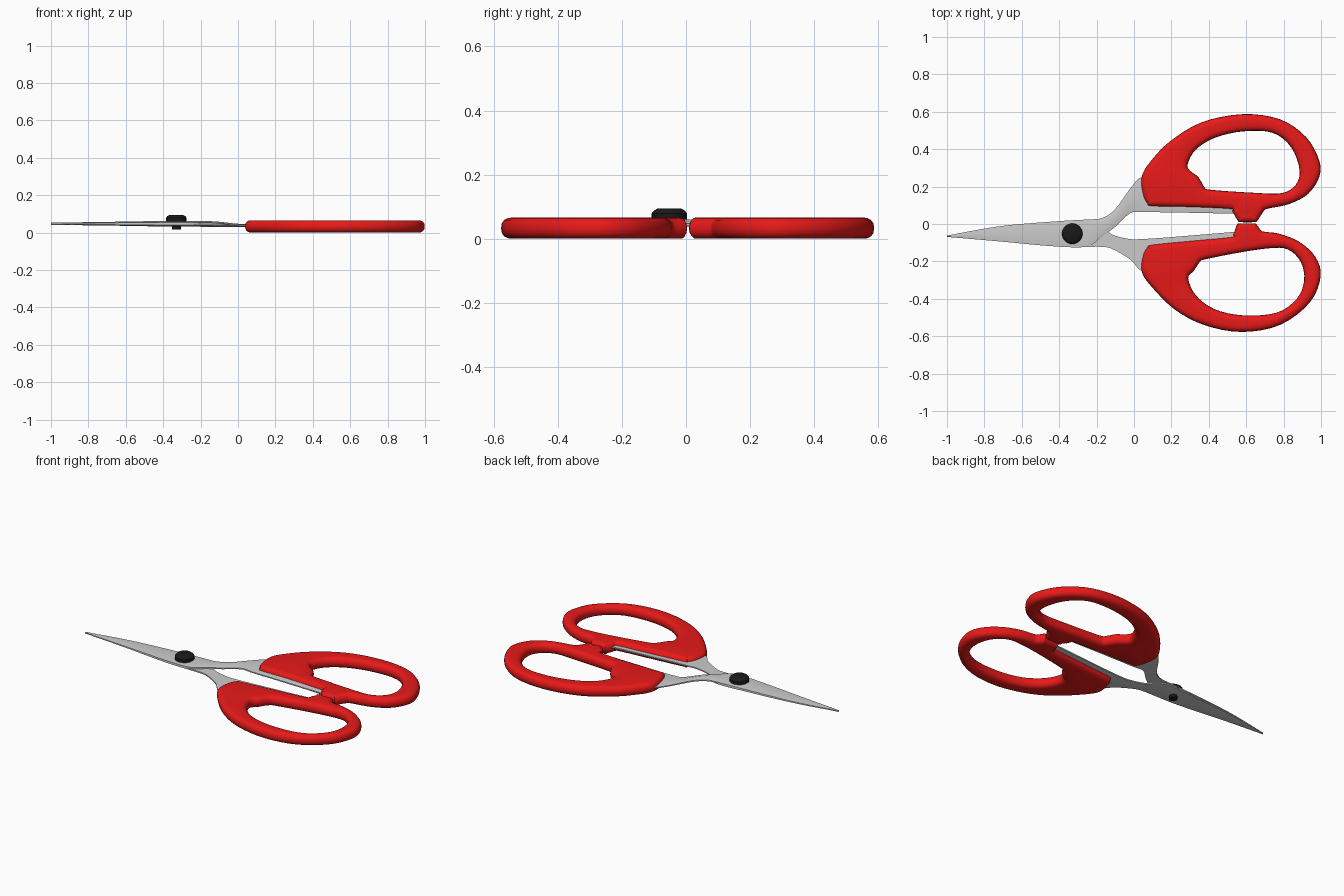
import bpy, bmesh, math
from mathutils import Vector

if "Cube" in bpy.data.objects:
    bpy.data.objects.remove(bpy.data.objects["Cube"])


def material(name, color):
    m = bpy.data.materials.new(name)
    m.diffuse_color = color
    m.use_nodes = True
    m.node_tree.nodes["Principled BSDF"].inputs["Base Color"].default_value = m.diffuse_color
    return m


red = material("red_plastic", (0.8, 0.01, 0.01, 1))
black = material("black_plastic", (0.01, 0.01, 0.01, 1))


def spline(pts, closed, n):
    """Catmull-Rom interpolation of tuples of any length."""
    count = len(pts)
    out = []
    for i in range(count if closed else count - 1):
        if closed:
            q = [pts[(i + k) % count] for k in (-1, 0, 1, 2)]
        else:
            q = [pts[min(max(i + k, 0), count - 1)] for k in (-1, 0, 1, 2)]
        for s in range(n):
            t = s / n
            out.append(tuple(0.5 * (2 * b + (c - a) * t + (2 * a - 5 * b + 4 * c - d) * t * t
                                    + (3 * b - a - 3 * c + d) * t ** 3)
                             for a, b, c, d in zip(*q)))
    if not closed:
        out.append(tuple(pts[-1]))
    return out


def finish(bm, name, mat=None, angle=35):
    bmesh.ops.recalc_face_normals(bm, faces=bm.faces)
    me = bpy.data.meshes.new(name)
    bm.to_mesh(me)
    bm.free()
    for p in me.polygons:
        p.use_smooth = True
    me.set_sharp_from_angle(angle=math.radians(angle))
    ob = bpy.data.objects.new(name, me)
    bpy.context.collection.objects.link(ob)
    if mat:
        me.materials.append(mat)
    return ob


def bridge(bm, a, b, closed=True):
    n = len(a)
    for i in range(n if closed else n - 1):
        j = (i + 1) % n
        bm.faces.new((a[i], a[j], b[j], b[i]))


def handle(name, outer, hole):
    """Flat ring with rounded rims, filled top and bottom."""
    bm = bmesh.new()
    caps = ([], [])
    for pts, sign in ((outer, 1), (hole, -1)):
        p = [Vector(q) for q in spline(pts, True, 4)]
        n = len(p)
        area = sum(p[i].x * p[(i + 1) % n].y - p[(i + 1) % n].x * p[i].y for i in range(n))
        if area * sign < 0:
            p.reverse()
        rings = []
        for k in range(9):
            a = -math.pi / 2 + math.pi * k / 8
            inset = 0.032 * (1 - math.cos(a))
            z = 0.033 + 0.033 * math.copysign(abs(math.sin(a)) ** 0.8, a)
            ring = []
            for i in range(n):
                d = (p[(i + 1) % n] - p[i - 1]).normalized()
                ring.append(bm.verts.new((p[i].x - d.y * inset, p[i].y + d.x * inset, z)))
            rings.append(ring)
        for r, s in zip(rings, rings[1:]):
            bridge(bm, r, s)
        caps[0].append(rings[0])
        caps[1].append(rings[-1])
    for cap in caps:
        edges = [bm.edges.get((r[i - 1], r[i])) for r in cap for i in range(len(r))]
        bmesh.ops.triangle_fill(bm, use_beauty=True, use_dissolve=False, edges=edges)
    return finish(bm, name, red, 50)


def blade(name, stations):
    """Strip of sections: flat inner face, ground outer face, running into the tang."""
    bm = bmesh.new()
    rings = []
    for x, lo, hi, z, t in spline(stations, False, 4):
        mid = (lo + hi) / 2
        rings.append([bm.verts.new((x, y, h)) for y, h in (
            (lo, z), (lo, z + t * 0.5), (mid, z + t), (hi, z + t * 0.5), (hi, z))])
    for a, b in zip(rings, rings[1:]):
        bridge(bm, a, b)
    bm.faces.new(rings[0])
    bm.faces.new(rings[-1])
    return finish(bm, name)


def turned(name, profile, center, mat, sides=32):
    """Solid of revolution from (radius, z) pairs."""
    bm = bmesh.new()
    rings = [[bm.verts.new((center[0] + r * math.cos(2 * math.pi * i / sides),
                            center[1] + r * math.sin(2 * math.pi * i / sides), z))
              for i in range(sides)] for r, z in profile]
    for a, b in zip(rings, rings[1:]):
        bridge(bm, a, b)
    bm.faces.new(rings[0])
    bm.faces.new(rings[-1])
    return finish(bm, name, mat)


# Handles
handle("upper_handle",
       [(0.04, 0.25), (0.085, 0.33), (0.19, 0.44), (0.36, 0.543), (0.58, 0.587), (0.78, 0.56),
        (0.92, 0.465), (0.99, 0.34), (0.99, 0.25), (0.93, 0.16), (0.83, 0.107), (0.715, 0.082),
        (0.695, 0.07), (0.66, 0.018), (0.645, 0.01), (0.57, 0.01), (0.555, 0.018), (0.525, 0.068),
        (0.51, 0.08), (0.3, 0.09), (0.1, 0.095), (0.07, 0.11), (0.047, 0.16)],
       [(0.287, 0.32), (0.33, 0.397), (0.43, 0.46), (0.58, 0.495), (0.74, 0.488), (0.84, 0.41),
        (0.885, 0.29), (0.865, 0.21), (0.79, 0.165), (0.64, 0.167), (0.41, 0.183),
        (0.375, 0.2), (0.345, 0.25), (0.3, 0.285)])
handle("lower_handle",
       [(0.04, -0.25), (0.085, -0.325), (0.215, -0.455), (0.375, -0.54), (0.575, -0.577),
        (0.78, -0.54), (0.94, -0.42), (0.998, -0.28), (0.97, -0.176), (0.885, -0.096),
        (0.78, -0.053), (0.7, -0.042), (0.68, -0.035), (0.655, -0.002), (0.64, 0.003),
        (0.565, 0.003), (0.55, -0.004), (0.53, -0.057), (0.515, -0.07), (0.3, -0.09),
        (0.1, -0.11), (0.07, -0.125), (0.047, -0.17)],
       [(0.29, -0.29), (0.32, -0.25), (0.355, -0.2), (0.39, -0.187), (0.55, -0.155), (0.72, -0.13),
        (0.82, -0.135), (0.89, -0.2), (0.91, -0.3), (0.87, -0.4), (0.76, -0.475), (0.58, -0.488),
        (0.43, -0.455), (0.33, -0.38)])

# Blades with tangs: x, low y, high y, inner face z, thickness
blade("upper_blade",
      [(-1, -0.069, -0.062, 0.047, 0.006), (-0.72, -0.093, -0.012, 0.047, 0.01),
       (-0.42, -0.12, 0.014, 0.047, 0.015), (-0.25, -0.12, 0.024, 0.047, 0.016),
       (-0.17, -0.065, 0.032, 0.046, 0.016), (-0.1, -0.015, 0.08, 0.042, 0.016),
       (-0.02, 0.058, 0.19, 0.035, 0.014), (0.04, 0.063, 0.25, 0.031, 0.014),
       (0.09, 0.063, 0.2, 0.03, 0.014), (0.2, 0.062, 0.14, 0.03, 0.014),
       (0.54, 0.055, 0.12, 0.03, 0.014)])
blade("lower_blade",
      [(-1, -0.069, -0.062, 0.047, -0.006), (-0.72, -0.09, -0.014, 0.047, -0.009),
       (-0.42, -0.118, 0.01, 0.047, -0.014), (-0.25, -0.122, 0.02, 0.047, -0.015),
       (-0.18, -0.122, 0.0, 0.046, -0.015), (-0.12, -0.132, -0.055, 0.045, -0.014),
       (-0.02, -0.19, -0.081, 0.044, -0.014), (0.04, -0.25, -0.08, 0.043, -0.014),
       (0.09, -0.2, -0.078, 0.043, -0.014), (0.2, -0.15, -0.07, 0.043, -0.014),
       (0.54, -0.11, -0.042, 0.043, -0.014)])

# Pivot screw: wide domed head above, small stud below
turned("pivot_screw",
       [(0.024, 0.016), (0.024, 0.06), (0.055, 0.06), (0.055, 0.079), (0.049, 0.087), (0.038, 0.094)],
       (-0.33, -0.052), black)
